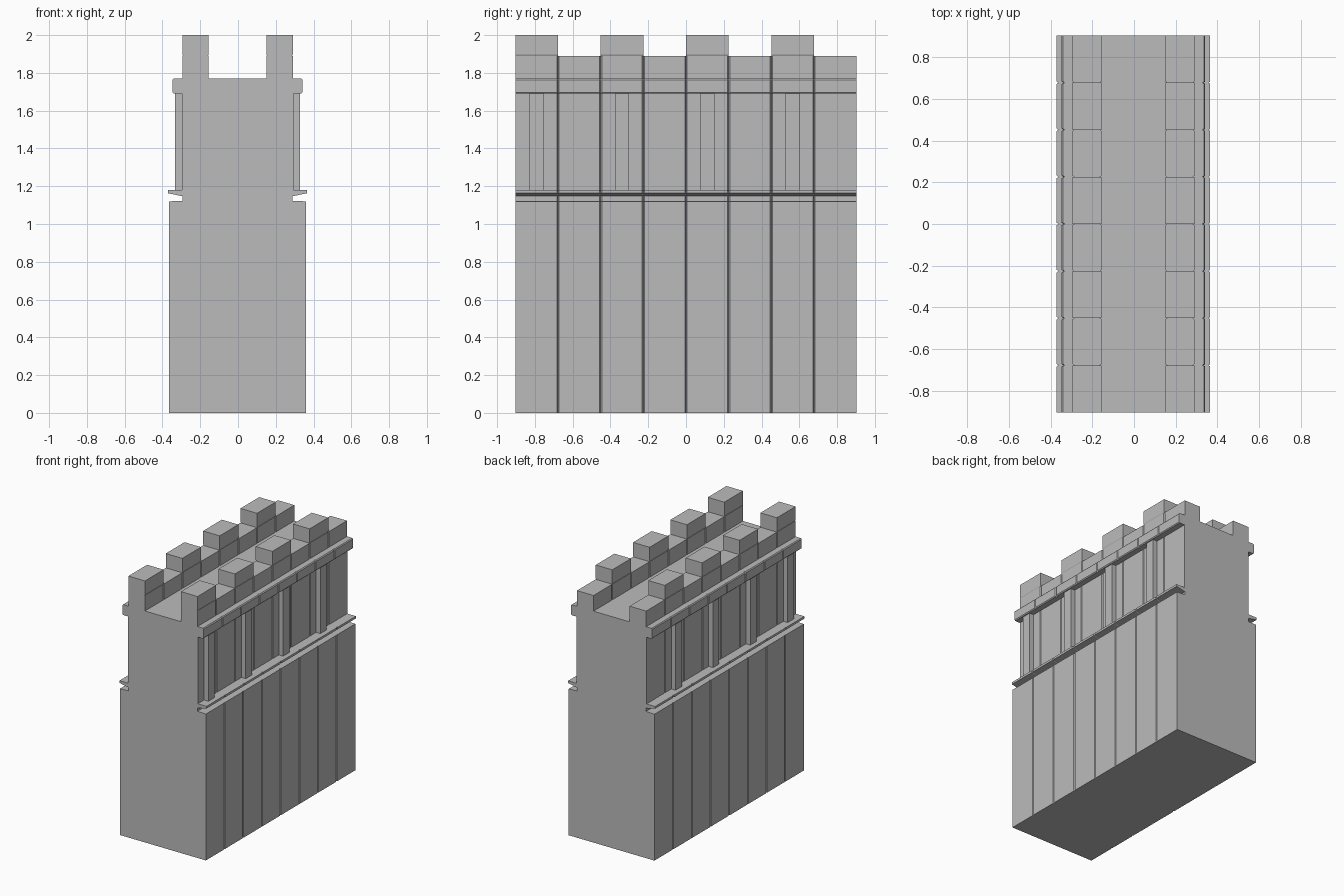
import bpy
import bmesh

cube = bpy.data.objects.get("Cube")
if cube:
    bpy.data.objects.remove(cube, do_unlink=True)

stone = bpy.data.materials.new("grey_stone")
stone.use_nodes = True
GREY = (0.5, 0.5, 0.5, 1)
stone.diffuse_color = GREY
stone.node_tree.nodes["Principled BSDF"].inputs["Base Color"].default_value = GREY

END = 0.903           # half the length of the wall
BAY = END / 4         # length of one stone bay
SHIFT = -0.0025       # the section sits slightly off centre
GROOVE = 0.008        # joint depth
SEAMS = [-END + BAY * i for i in range(1, 8)]


def loft(name, profile, stations, centre=0.0):
    """Sweep an x-z profile along y; each station is (y, inset toward centre)."""
    bm = bmesh.new()
    rings = []
    for y, inset in stations:
        ring = []
        for x, z in profile:
            side = 1 if x > centre else -1
            ring.append(bm.verts.new((x - side * inset + SHIFT, y, z)))
        rings.append(ring)
    n = len(profile)
    for a, b in zip(rings, rings[1:]):
        for i in range(n):
            j = (i + 1) % n
            bm.faces.new((a[i], a[j], b[j], b[i]))
    bm.faces.new(rings[0])
    bm.faces.new(rings[-1])
    bmesh.ops.recalc_face_normals(bm, faces=bm.faces)
    mesh = bpy.data.meshes.new(name)
    bm.to_mesh(mesh)
    bm.free()
    mesh.materials.append(stone)
    obj = bpy.data.objects.new(name, mesh)
    bpy.context.collection.objects.link(obj)
    return obj


def jointed():
    """Stations along the whole wall with a V joint at each bay."""
    result = [(-END, 0)]
    for y in SEAMS:
        result += [(y - 0.006, 0), (y, GROOVE), (y + 0.006, 0)]
    return result + [(END, 0)]


def rect(x0, x1, z0, z1):
    return [(x0, z0), (x1, z0), (x1, z1), (x0, z1)]


# Main wall with base, belt course, recessed upper storey and cornice
half = [(0.363, 0), (0.363, 1.12), (0.292, 1.122), (0.292, 1.147),
        (0.368, 1.163), (0.368, 1.18), (0.295, 1.18), (0.295, 1.69),
        (0.338, 1.69), (0.344, 1.697), (0.344, 1.763), (0.338, 1.77)]
loft("wall_body", half + [(-x, z) for x, z in reversed(half)], jointed())

for side, label in ((1, "left"), (-1, "right")):
    mid = side * 0.2225
    # Low parapet running the whole length
    loft(label + "_parapet", rect(mid - 0.07, mid + 0.07, 1.765, 1.89),
         jointed(), mid)
    for i in range(4):
        start = -END + 2 * BAY * i
        # Tall merlon with a chamfered bed joint
        block = [(mid - 0.064, 1.885), (mid + 0.064, 1.885),
                 (mid + 0.07, 1.897), (mid + 0.07, 2.0),
                 (mid - 0.07, 2.0), (mid - 0.07, 1.897)]
        loft(f"{label}_merlon_{i + 1}", block,
             [(start, 0), (start + BAY, 0)], mid)
        # Pilaster standing on the belt course
        x = side * 0.307
        loft(f"{label}_pilaster_{i + 1}", rect(x - 0.024, x + 0.024, 1.175, 1.695),
             [(start + BAY / 3, 0), (start + BAY * 2 / 3, 0)], x)
